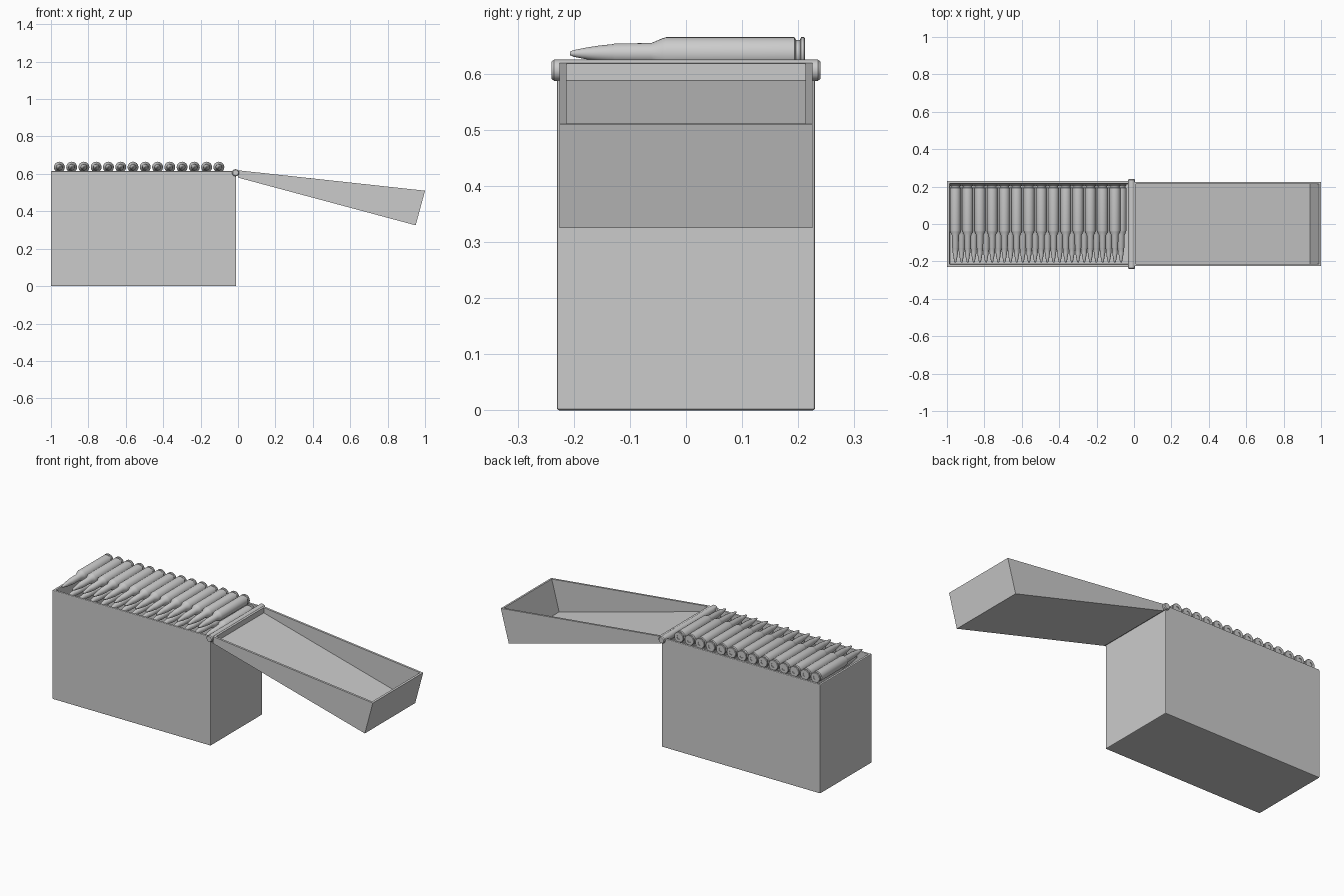
import bpy, bmesh, math

if "Cube" in bpy.data.objects:
    bpy.data.objects.remove(bpy.data.objects["Cube"])


def finish(name, bm, smooth=False):
    bmesh.ops.recalc_face_normals(bm, faces=bm.faces)
    me = bpy.data.meshes.new(name)
    bm.to_mesh(me)
    bm.free()
    if smooth:
        me.shade_smooth()
        me.set_sharp_from_angle(angle=math.radians(30))
    return me


def place(name, me, loc=(0, 0, 0)):
    ob = bpy.data.objects.new(name, me)
    ob.location = loc
    bpy.context.collection.objects.link(ob)
    return ob


def tray(name, outer, inner, yo, yi):
    """Open-topped tray; profiles are (x, z): near low, far low, far top, near top."""
    bm = bmesh.new()

    def loop(a, b, y):
        return [bm.verts.new((p[0], s, p[1])) for p, s in ((a, -y), (b, -y), (b, y), (a, y))]

    loops = [loop(outer[0], outer[1], yo), loop(outer[3], outer[2], yo),
             loop(inner[3], inner[2], yi), loop(inner[0], inner[1], yi)]
    for l0, l1 in zip(loops, loops[1:]):
        for i in range(4):
            j = (i + 1) % 4
            bm.faces.new((l0[i], l0[j], l1[j], l1[i]))
    bm.faces.new(loops[0])
    bm.faces.new(loops[3])
    return place(name, finish(name, bm))


def lathe(name, profile, steps):
    """Revolve (radius, y) points around the y axis."""
    bm = bmesh.new()
    vs = [bm.verts.new((r, y, 0)) for r, y in profile]
    es = [bm.edges.new(p) for p in zip(vs, vs[1:])]
    bmesh.ops.spin(bm, geom=vs + es, cent=(0, 0, 0), axis=(0, 1, 0),
                   angle=2 * math.pi, steps=steps, use_duplicate=False)
    bmesh.ops.remove_doubles(bm, verts=bm.verts, dist=1e-5)
    return finish(name, bm, True)


# box body
box = tray("box_body",
           [(-1, 0), (-0.01, 0), (-0.01, 0.615), (-1, 0.615)],
           [(-0.986, 0.014), (-0.024, 0.014), (-0.024, 0.615), (-0.986, 0.615)],
           0.23, 0.216)
bev = box.modifiers.new("soft_edges", 'BEVEL')
bev.width = 0.004
bev.segments = 2

# swung-open wedge lid
tray("lid",
     [(0.0, 0.58), (0.95, 0.325), (1.0, 0.51), (0.0, 0.619)],
     [(0.012, 0.588), (0.942, 0.338), (0.988, 0.5113), (0.012, 0.6177)],
     0.225, 0.213)

# hinge barrel
hinge = lathe("hinge", [(0, -0.24), (0.015, -0.24), (0.019, -0.235),
                        (0.019, 0.235), (0.015, 0.24), (0, 0.24)], 24)
place("hinge", hinge, (-0.013, 0, 0.606))

# cartridges: a top row and a staggered row nested below
profile = [(0, -0.207), (0.003, -0.207), (0.006, -0.2), (0.010, -0.18), (0.014, -0.155),
           (0.0165, -0.13), (0.0175, -0.128), (0.0185, -0.062), (0.027, -0.042),
           (0.029, -0.035), (0.029, 0.193), (0.024, 0.196), (0.024, 0.203),
           (0.029, 0.205), (0.029, 0.21), (0.027, 0.212), (0.011, 0.212),
           (0.011, 0.209), (0, 0.209)]
cartridge = lathe("cartridge", profile, 24)
pitch = 0.0656
for row, z in enumerate((0.636, 0.587)):
    for i in range(14):
        place(f"cartridge_{row}_{i}", cartridge,
              (-0.955 + pitch * (i + row / 2), 0, z))
